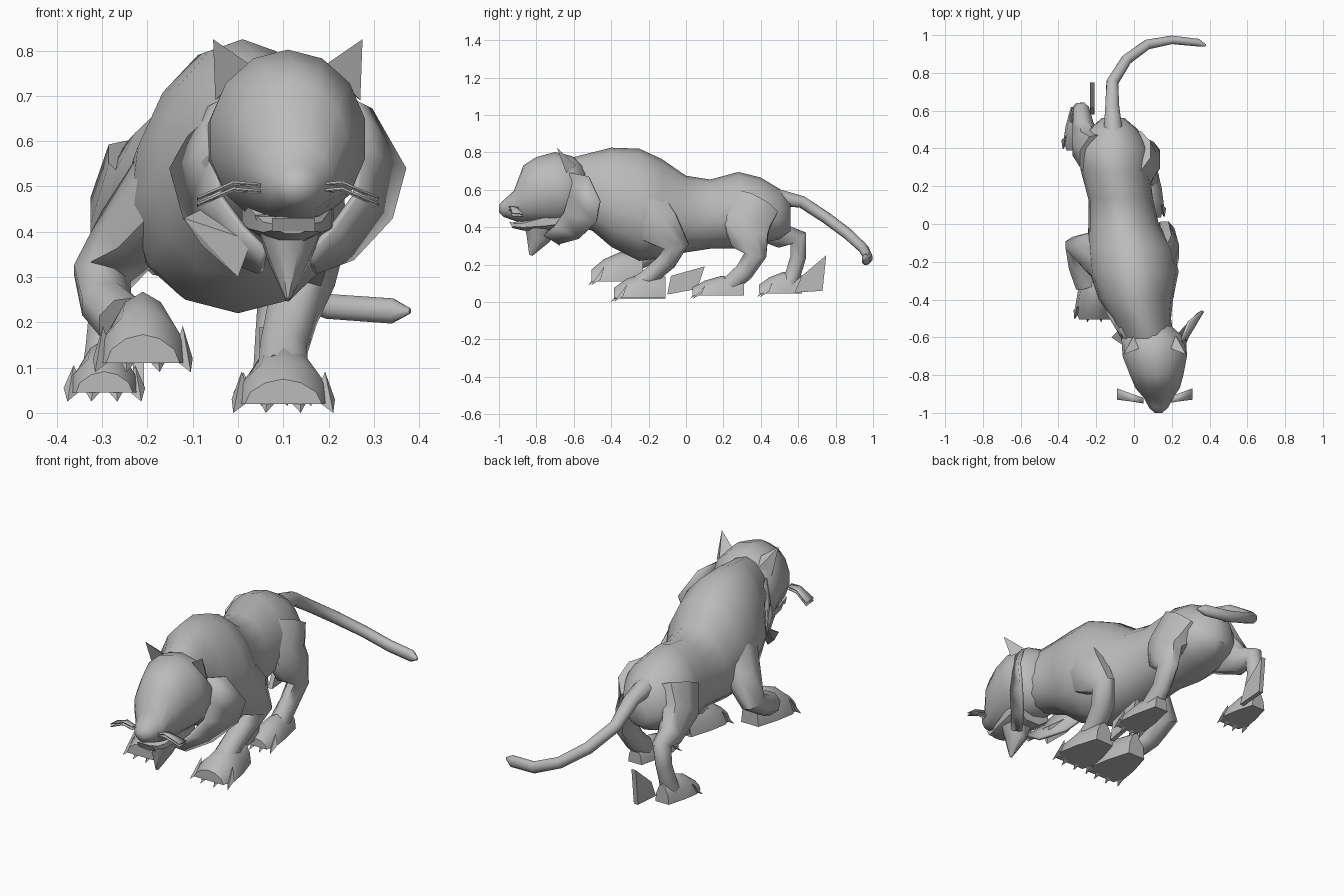
import bpy, bmesh, math
from mathutils import Vector

default = bpy.data.objects.get("Cube")
if default:
    bpy.data.objects.remove(default, do_unlink=True)

fur = bpy.data.materials.new("grey fur")
fur.use_nodes = True
fur.diffuse_color = (.5, .5, .5, 1)
fur.node_tree.nodes["Principled BSDF"].inputs["Base Color"].default_value = fur.diffuse_color


def finish(name, bm, angle):
    """Turn a bmesh into a named, shaded object."""
    bmesh.ops.recalc_face_normals(bm, faces=bm.faces)
    mesh = bpy.data.meshes.new(name)
    bm.to_mesh(mesh)
    bm.free()
    obj = bpy.data.objects.new(name, mesh)
    bpy.context.collection.objects.link(obj)
    mesh.materials.append(fur)
    bpy.ops.object.select_all(action='DESELECT')
    obj.select_set(True)
    bpy.context.view_layer.objects.active = obj
    bpy.ops.object.shade_smooth_by_angle(angle=math.radians(angle))
    return obj


def loft(name, rings, sides=8, upright=False, taper=0, floor=None, ref=(1, 0, 0)):
    """Skin elliptical rings (x, y, z, side radius, other radius) along a path."""
    bm = bmesh.new()
    centres = [Vector(r[:3]) for r in rings]
    loops = []
    for i, ring in enumerate(rings):
        side, up = Vector((1, 0, 0)), Vector((0, 0, 1))
        if not upright:
            before, after = centres[max(i - 1, 0)], centres[min(i + 1, len(rings) - 1)]
            along = (after - before).normalized()
            side = Vector(ref)
            side = (side - along * side.dot(along)).normalized()
            up = side.cross(along)
        loop = []
        for k in range(sides):
            a = math.tau * (k + .5) / sides
            s = math.sin(a)
            p = centres[i] + side * ring[3] * math.cos(a) * (1 - taper * s) + up * ring[4] * s
            if floor is not None:
                p.z = max(p.z, floor)
            loop.append(bm.verts.new(p))
        loops.append(loop)
    for a, b in zip(loops, loops[1:]):
        for k in range(sides):
            n = (k + 1) % sides
            bm.faces.new((a[k], a[n], b[n], b[k]))
    bm.faces.new(loops[0])
    bm.faces.new(loops[-1])
    return finish(name, bm, 50)


def hull(name, points):
    """Flat-faced solid around a few points."""
    bm = bmesh.new()
    verts = [bm.verts.new(p) for p in points]
    bmesh.ops.convex_hull(bm, input=verts)
    return finish(name, bm, 20)


def sheet(name, inner, outer, thickness):
    """Thin strip between two edges."""
    bm = bmesh.new()
    a = [bm.verts.new(p) for p in inner]
    b = [bm.verts.new(p) for p in outer]
    for i in range(len(a) - 1):
        bm.faces.new((a[i], a[i + 1], b[i + 1], b[i]))
    obj = finish(name, bm, 20)
    mod = obj.modifiers.new("thickness", 'SOLIDIFY')
    mod.thickness = thickness
    mod.offset = 0


def paw(name, x, front, ground, half, length, height):
    """Flat-soled paw with four pointed claws."""
    rings = []
    for t, w, h in ((.08, .8, .4), (.3, 1, .75), (.6, .85, 1), (1, .5, .85)):
        rings.append((x, front + t * length, ground + .25 * h * height,
                      w * half * .9, .8 * h * height))
    loft(name, rings, 10, upright=True, taper=.25, floor=ground)
    for i, t in enumerate((-.8, -.28, .28, .8)):
        cx = x + t * half
        back = front + .03 * abs(t)
        hull(f"{name}_claw_{i + 1}", [
            (cx + .2 * t * half, back, ground - .02),
            (cx, back + .07, ground + .55 * height),
            (cx - .022, back + .05, ground + .01),
            (cx + .022, back + .05, ground + .01)])


def heel_tuft(name, x, outline):
    hull(name, [(x + dx, y, z) for dx in (-.012, .012) for y, z in outline])


# Torso, front to back
loft("torso", [
    (.1, -.7, .6, .1, .12),
    (.07, -.6, .595, .14, .18),
    (.04, -.5, .59, .155, .21),
    (.01, -.4, .56, .195, .265),
    (0, -.25, .52, .235, .3),
    (-.02, -.13, .5, .225, .265),
    (-.055, 0, .47, .185, .205),
    (-.07, .13, .47, .17, .185),
    (-.1, .28, .49, .18, .205),
    (-.11, .4, .49, .19, .175),
    (-.11, .5, .47, .13, .135),
    (-.11, .56, .46, .06, .08)], 14, upright=True, taper=.15)

# Head, nose to nape
loft("head", [
    (.13, -1, .5, .02, .02),
    (.13, -.975, .5, .05, .045),
    (.13, -.92, .515, .08, .08),
    (.125, -.87, .575, .12, .155),
    (.12, -.8, .595, .145, .18),
    (.11, -.7, .605, .175, .197),
    (.105, -.61, .6, .175, .18),
    (.09, -.54, .6, .11, .13)], 14, upright=True)
loft("lower_jaw", [
    (.12, -.93, .41, .04, .015),
    (.12, -.87, .41, .07, .03),
    (.115, -.75, .43, .1, .06),
    (.11, -.66, .45, .11, .08)], 8, upright=True)
loft("beard", [
    (.115, -.78, .43, .085, .1),
    (.113, -.79, .34, .05, .07),
    (.11, -.83, .25, .005, .01)])
hull("lower_teeth", [(x, y, z) for x in (.075, .17)
                     for y, z in ((-.945, .43), (-.93, .4), (-.88, .41))])

# Ears, collar of fur and whiskers, paired about the middle of the head
middle = .11
for side, label in ((1, "left"), (-1, "right")):
    def at(points):
        return [(middle + side * x, y, z) for x, y, z in points]

    hull(f"{label}_ear", at([
        (.165, -.69, .825), (.085, -.66, .77), (.16, -.64, .69), (.11, -.59, .73)]))
    sheet(f"{label}_ruff",
          at([(.14, -.62, .69), (.16, -.62, .58), (.15, -.65, .48),
              (.1, -.7, .41), (.05, -.76, .36)]),
          at([(.18, -.52, .67), (.255, -.46, .54), (.225, -.48, .43),
              (.14, -.57, .34), (.06, -.68, .31)]), .015)
    for drop in (0, .014):
        sheet(f"{label}_whisker", at([(.06, -.95, .505 - drop), (.12, -.94, .51 - drop),
                                      (.2, -.93, .475 - drop)]),
              at([(.06, -.92, .5 - drop), (.12, -.9, .505 - drop),
                  (.2, -.87, .47 - drop)]), .005)
hull("throat_tuft", [(-.12, -.6, .43), (-.08, -.56, .45), (-.08, -.62, .37),
                     (0, -.68, .3), (.03, -.7, .38), (.02, -.64, .38)])

# Tail
loft("tail", [
    (-.11, .48, .56, .05, .055),
    (-.115, .62, .535, .035, .04),
    (-.115, .75, .45, .032, .033),
    (-.04, .87, .36, .03, .03),
    (.07, .95, .285, .028, .028),
    (.2, .975, .235, .03, .024),
    (.34, .96, .225, .03, .022),
    (.38, .945, .225, .006, .006)], ref=(0, 0, 1))

# Front legs: left one planted, right one lifted
loft("front_left_leg", [
    (.12, -.24, .52, .1, .14),
    (.17, -.14, .4, .075, .12),
    (.16, -.05, .3, .06, .07),
    (.12, -.1, .22, .06, .055),
    (.1, -.19, .14, .055, .05),
    (.1, -.26, .09, .06, .05)])
paw("front_left_paw", .1, -.41, .02, .115, .3, .13)
heel_tuft("front_left_heel_tuft", .06, ((-.1, .04), (.06, .07), (.1, .19), (-.08, .14)))
loft("front_right_leg", [
    (-.13, -.22, .52, .1, .14),
    (-.24, -.14, .39, .08, .11),
    (-.3, -.12, .3, .07, .06),
    (-.29, -.22, .24, .06, .055),
    (-.25, -.32, .2, .065, .06)])
paw("front_right_paw", -.21, -.53, .11, .11, .3, .15)

# Hind legs: left one reaching forward, right one pushing off
loft("hind_left_leg", [
    (0, .38, .53, .1, .13),
    (.045, .32, .42, .085, .14),
    (.08, .34, .33, .065, .11),
    (.09, .37, .25, .05, .065),
    (.08, .31, .16, .045, .055),
    (.08, .22, .08, .05, .05)])
paw("hind_left_paw", .08, .01, .035, .085, .3, .1)
loft("hind_right_leg", [
    (-.2, .36, .54, .1, .13),
    (-.25, .41, .43, .085, .12),
    (-.27, .52, .35, .06, .07),
    (-.28, .6, .34, .045, .055),
    (-.29, .6, .24, .04, .045),
    (-.295, .57, .14, .045, .045),
    (-.295, .54, .07, .055, .05)])
paw("hind_right_paw", -.295, .37, .045, .085, .25, .11)
heel_tuft("hind_right_heel_tuft", -.22, ((.58, .05), (.73, .06), (.75, .25), (.62, .14)))
